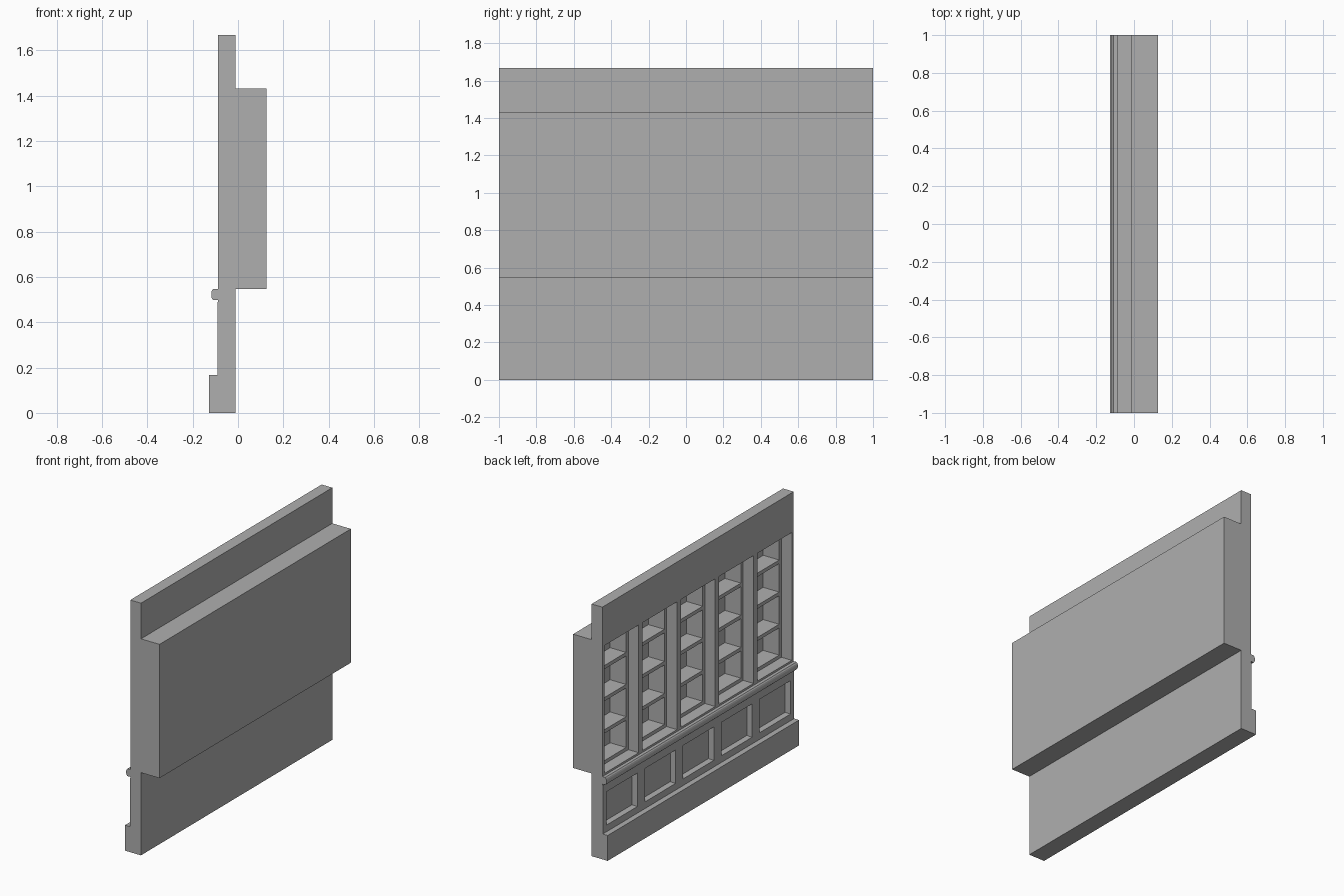
import bpy, bmesh
from mathutils import Vector

if "Cube" in bpy.data.objects:
    bpy.data.objects.remove(bpy.data.objects["Cube"])

GREY = bpy.data.materials.new("dark_grey")
GREY.diffuse_color = (0.43, 0.43, 0.43, 1)
GREY.use_nodes = True
GREY.node_tree.nodes["Principled BSDF"].inputs["Base Color"].default_value = GREY.diffuse_color


def new_object(name, bm):
    bmesh.ops.recalc_face_normals(bm, faces=bm.faces)
    mesh = bpy.data.meshes.new(name)
    bm.to_mesh(mesh)
    bm.free()
    mesh.materials.append(GREY)
    ob = bpy.data.objects.new(name, mesh)
    bpy.context.collection.objects.link(ob)
    return ob


def extrude_profile(name, points):
    """Closed x-z profile swept along the full length in y."""
    bm = bmesh.new()
    face = bm.faces.new([bm.verts.new((x, -1, z)) for x, z in points])
    swept = bmesh.ops.extrude_face_region(bm, geom=[face])["geom"]
    bmesh.ops.translate(bm, vec=(0, 2, 0),
                        verts=[v for v in swept if isinstance(v, bmesh.types.BMVert)])
    return new_object(name, bm)


def add_block(bm, x, y, z, taper=0.0):
    """Box from ranges; taper shrinks the +x end for a bevelled recess."""
    lo, hi = Vector((x[0], y[0], z[0])), Vector((x[1], y[1], z[1]))
    mid, size = (lo + hi) / 2, hi - lo
    for v in bmesh.ops.create_cube(bm, size=1)["verts"]:
        t = taper if v.co.x > 0 else 0
        v.co = (mid.x + v.co.x * size.x,
                mid.y + v.co.y * (size.y - 2 * t),
                mid.z + v.co.z * (size.z - 2 * t))


def cut(target, cutter):
    mod = target.modifiers.new("cut", "BOOLEAN")
    mod.operation, mod.solver, mod.object = "DIFFERENCE", "EXACT", cutter
    cutter.hide_render = True
    cutter.hide_set(True)


BAYS = [-0.8, -0.4, 0.0, 0.4, 0.8]

# Wall with plinth, panelled lower board and projecting shelf housing
wall = extrude_profile("wall", [
    (-0.127, 0), (-0.01, 0), (-0.01, 0.547), (0.126, 0.547), (0.126, 1.432),
    (-0.01, 1.432), (-0.01, 1.668), (-0.088, 1.668), (-0.088, 0.49),
    (-0.091, 0.49), (-0.091, 0.168), (-0.127, 0.168)])

# Rounded rail under the shelves
extrude_profile("rail", [
    (-0.085, 0.498), (-0.109, 0.498), (-0.115, 0.505), (-0.118, 0.515),
    (-0.118, 0.53), (-0.115, 0.54), (-0.109, 0.547), (-0.085, 0.547)])

# Outer niche openings and bevelled lower panels
outer, inner, shelves = bmesh.new(), bmesh.new(), bmesh.new()
for y in BAYS:
    add_block(outer, (-0.2, -0.012), (y - 0.18, y + 0.18), (0.56, 1.405))
    add_block(outer, (-0.111, -0.055), (y - 0.163, y + 0.163), (0.21, 0.435), 0.006)
    # Deeper shelf recess inside a narrow frame
    add_block(inner, (-0.05, 0.105), (y - 0.157, y + 0.157), (0.583, 1.385))
    # Three shelves in each niche
    for z in (0.775, 0.988, 1.2):
        add_block(shelves, (-0.012, 0.11), (y - 0.162, y + 0.162), (z - 0.012, z + 0.012))

cut(wall, new_object("opening_cutter", outer))
cut(wall, new_object("recess_cutter", inner))
new_object("shelves", shelves)
